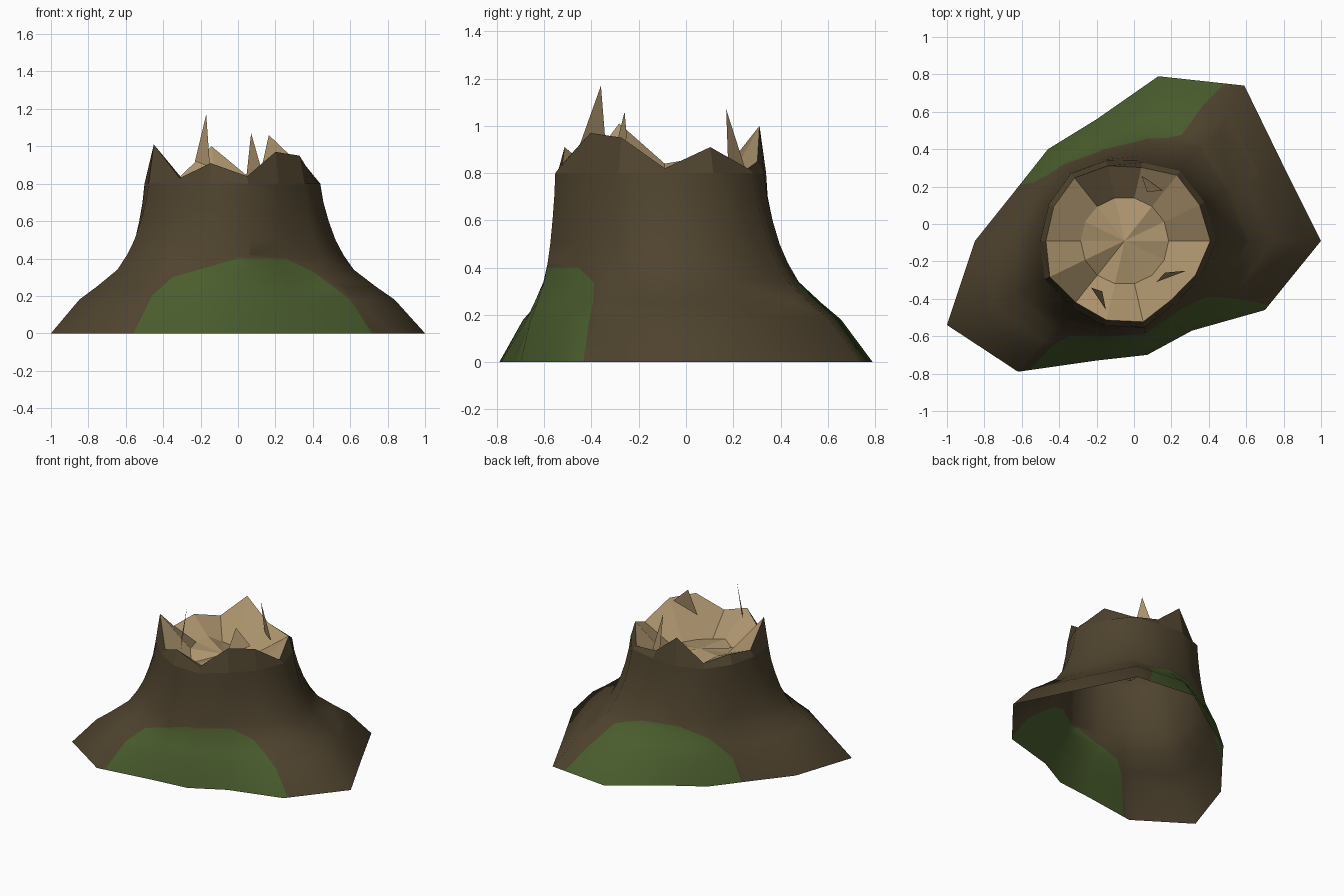
import bpy, bmesh, math, random
from mathutils import Vector

cube = bpy.data.objects.get("Cube")
if cube:
    bpy.data.objects.remove(cube)
random.seed(4)


def material(name, rgb):
    m = bpy.data.materials.new(name)
    m.use_nodes = True
    m.diffuse_color = (*rgb, 1)
    m.node_tree.nodes["Principled BSDF"].inputs["Base Color"].default_value = (*rgb, 1)
    return m


bark = material("bark brown", (0.079, 0.057, 0.028))
moss = material("moss green", (0.069, 0.111, 0.027))
wood = material("split wood tan", (0.42, 0.30, 0.157))

CENTRE = Vector((-0.05, -0.09, 0))
# Slightly uneven radius of the trunk top, counter-clockwise from +x
RADII = [.49, .475, .48, .43, .44, .46, .45, .45, .475, .45, .465, .475, .43, .45]
SIDES = len(RADII)


def ring(bm, radii, heights):
    """Loop of vertices about the trunk axis, each with a radius and a height."""
    verts = []
    for i, (r, z) in enumerate(zip(radii, heights)):
        a = math.tau * i / SIDES
        verts.append(bm.verts.new(CENTRE + Vector((r * math.cos(a), r * math.sin(a), z))))
    return verts


def bridge(bm, low, high):
    for i in range(SIDES):
        j = (i + 1) % SIDES
        bm.faces.new((low[i], low[j], high[j], high[i]))


def finish(bm, name, mats):
    mesh = bpy.data.meshes.new(name)
    bm.to_mesh(mesh)
    bm.free()
    for m in mats:
        mesh.materials.append(m)
    obj = bpy.data.objects.new(name, mesh)
    bpy.context.collection.objects.link(obj)
    return obj


# Trunk: irregular flared foot blending into a round top, open underneath
foot = [(1, -.09), (.79, .33), (.59, .74), (.13, .79), (-.2, .56), (-.46, .4), (-.65, .16),
        (-.85, -.09), (-1, -.54), (-.62, -.79), (-.2, -.73), (.07, -.7), (.31, -.57), (.7, -.46)]
flare = [(0, 1), (.18, .71), (.25, .53), (.34, .32), (.42, .22), (.5, .145),
         (.6, .08), (.7, .03), (.8, 0)]
bm = bmesh.new()
previous = None
for z, blend in flare:
    level = ring(bm, RADII, [z] * SIDES)
    for v, (x, y) in zip(level, foot):
        v.co = v.co.lerp(Vector((x, y, z)), blend)
    if previous:
        bridge(bm, previous, level)
    previous = level

# Moss: cut an arched patch into the front and the back of the trunk
arches = [
    (-1, [(-.56, 0), (-.46, .2), (-.35, .3), (0, .4), (.25, .4), (.4, .33), (.6, .18), (.72, 0)]),
    (1, [(-.61, 0), (-.54, .17), (-.4, .31), (-.2, .38), (.05, .38), (.27, .31), (.36, .18), (.5, 0)]),
]
for side, arch in arches:
    planes = [(Vector((0, 0, .42)), Vector((0, 0, 1)))]

    def inside():
        result = []
        for f in bm.faces:
            c = f.calc_center_median()
            if (c.y - CENTRE.y) * side > 0 and all((c - p).dot(n) < 0 for p, n in planes):
                result.append(f)
        return result

    for (x0, z0), (x1, z1) in zip(arch, arch[1:]):
        point = Vector((x0, 0, z0))
        normal = Vector((z0 - z1, 0, x1 - x0)).normalized()
        faces = inside()
        edges = {e for f in faces for e in f.edges}
        verts = {v for f in faces for v in f.verts}
        bmesh.ops.bisect_plane(bm, geom=faces + list(edges) + list(verts), dist=0.0001,
                               plane_co=point, plane_no=normal)
        planes.append((point, normal))
    for f in inside():
        f.material_index = 1
for f in bm.faces:
    f.smooth = True
finish(bm, "trunk", [bark, moss])

# Jagged bark rim
peaks = [.82, .91, .82, .85, 1.0, .83, .87, .84, 1.01, .83, .91, .84, .97, .95]
lip = [r * 0.935 for r in RADII]
bm = bmesh.new()
bridge(bm, ring(bm, RADII, [.8] * SIDES), ring(bm, lip, peaks))
finish(bm, "bark_rim", [bark])

# Hollow of broken wood inside the rim
bm = bmesh.new()
outer = ring(bm, lip, peaks)
inner = ring(bm, [0.235] * SIDES, [random.uniform(.68, .79) for _ in range(SIDES)])
bridge(bm, outer, inner)
heart = bm.verts.new(CENTRE + Vector((0, 0, .74)))
for i in range(SIDES):
    bm.faces.new((inner[i], inner[(i + 1) % SIDES], heart))
finish(bm, "broken_wood", [wood])

# Upright splinters: thin blades, tip first
splinters = [
    ("front_splinter", (-.17, -.36, 1.17), (-.23, -.34, .92), (-.15, -.46, .89)),
    ("left_splinter", (.165, -.26, 1.06), (.28, -.25, .95), (.12, -.31, .86)),
    ("back_splinter", (.07, .17, 1.07), (.15, .18, .79), (.04, .26, .79)),
]
for name, *corners in splinters:
    bm = bmesh.new()
    bm.faces.new([bm.verts.new(c) for c in corners])
    finish(bm, name, [wood])
